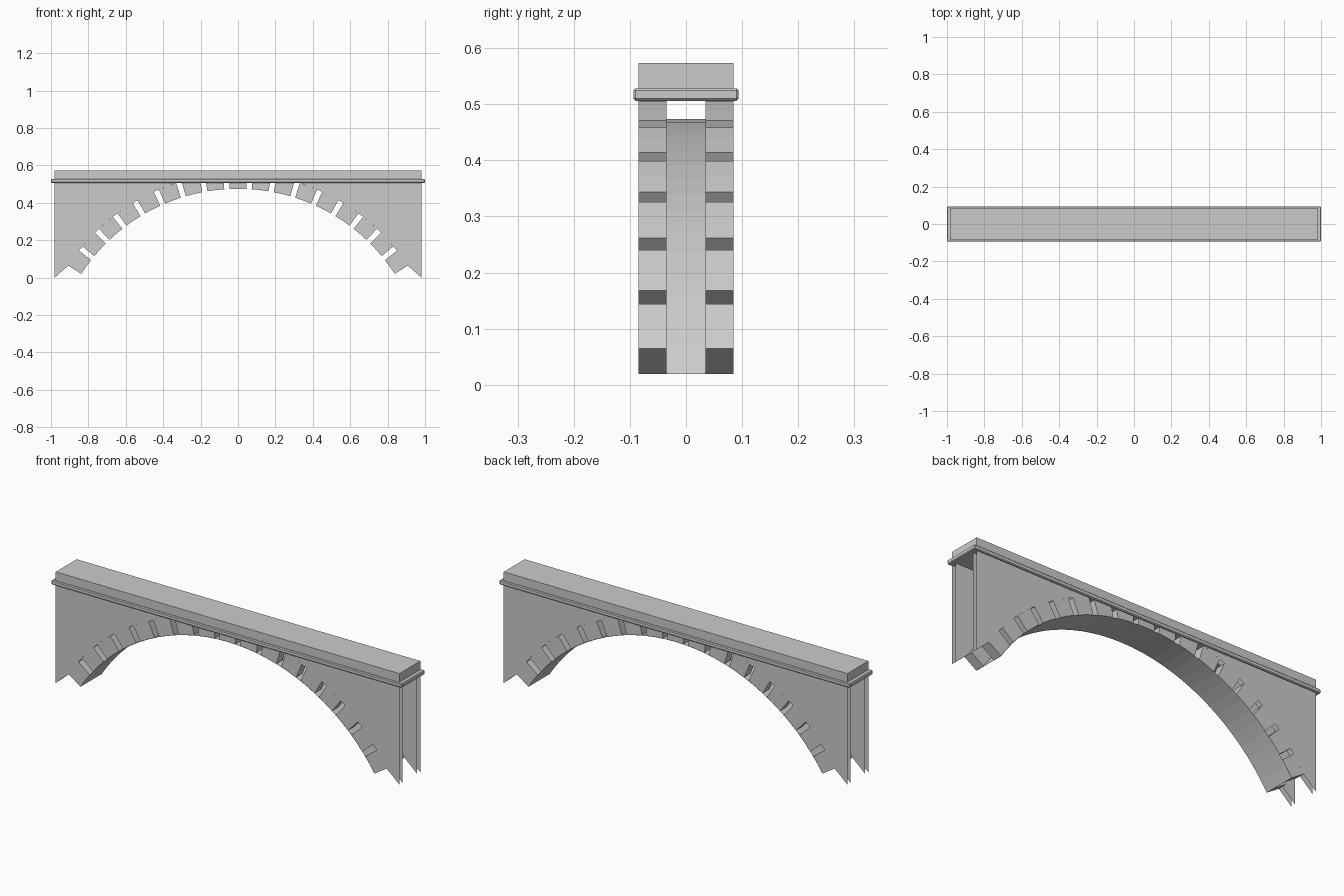
import bpy, bmesh, math

if "Cube" in bpy.data.objects:
    bpy.data.objects.remove(bpy.data.objects["Cube"])

CZ = -0.525            # height of the arch centre
RI, RO = 1.0, 1.082    # inner and outer ring radius
PITCH, HALF = math.radians(6.8), math.radians(2.6)
FOOT = 8 * PITCH + HALF
TOP = 0.512            # masonry ends just inside the deck
YO, YI, YW = 0.085, 0.035, 0.06


def polar(a, r):
    return (r * math.sin(a), CZ + r * math.cos(a))


def outer(a):
    # outer ring point, cut off under the deck
    return polar(a, min(RO, (TOP - CZ) / math.cos(a)))


def finish(name, bm):
    me = bpy.data.meshes.new(name)
    bm.to_mesh(me)
    bm.free()
    ob = bpy.data.objects.new(name, me)
    bpy.context.collection.objects.link(ob)
    return ob


def prism(bm, pts, y0, y1):
    # extrude an xz outline along y
    a = [bm.verts.new((x, y0, z)) for x, z in pts]
    b = [bm.verts.new((x, y1, z)) for x, z in pts]
    faces = [bm.faces.new(a), bm.faces.new(b)]
    n = len(pts)
    for i in range(n):
        j = (i + 1) % n
        faces.append(bm.faces.new((a[i], a[j], b[j], b[i])))
    bmesh.ops.recalc_face_normals(bm, faces=faces)


def box(name, hx, hy, z0, z1):
    bm = bmesh.new()
    prism(bm, [(-hx, z0), (hx, z0), (hx, z1), (-hx, z1)], -hy, hy)
    return finish(name, bm)


# deck ledge and parapet slab
deck = box("deck_ledge", 1.0, 0.094, 0.506, 0.528)
bev = deck.modifiers.new("bevel", "BEVEL")
bev.width, bev.segments = 0.004, 1
box("parapet_slab", 0.98, YO, 0.526, 0.573)

# separate arch stones on both faces
bm = bmesh.new()
for k in range(-8, 9):
    angs = [k * PITCH + t * HALF for t in (-1, 0, 1)]
    outline = [polar(a, RI) for a in angs] + [outer(a) for a in reversed(angs)]
    for s in (-1, 1):
        prism(bm, outline, s * YI, s * YO)
finish("arch_stones", bm)

# thin curved sheet under the arch
bm = bmesh.new()
N = 34
rows = []
for i in range(N + 1):
    x, z = polar(-FOOT + 2 * FOOT * i / N, RI - 0.001)
    rows.append([bm.verts.new((x, y, z)) for y in (-YO, YO)])
for p, q in zip(rows, rows[1:]):
    bm.faces.new((p[0], p[1], q[1], q[0]))
finish("arch_soffit", bm)

# spandrel walls: open-ended double skins above the ring
bm = bmesh.new()
crown = math.acos((TOP - CZ) / RO)
arc = [polar(FOOT + (crown - FOOT) * i / 16, RO) for i in range(17)]
outline = [(0.98, TOP), (0.98, 0.0)] + arc
for sx in (-1, 1):
    for sy in (-1, 1):
        for y, out in ((YO, 1), (YW, -1)):
            f = bm.faces.new([bm.verts.new((sx * x, sy * y, z)) for x, z in outline])
            f.normal_update()
            if f.normal.y * sy * out < 0:
                f.normal_flip()
finish("spandrel_walls", bm)
